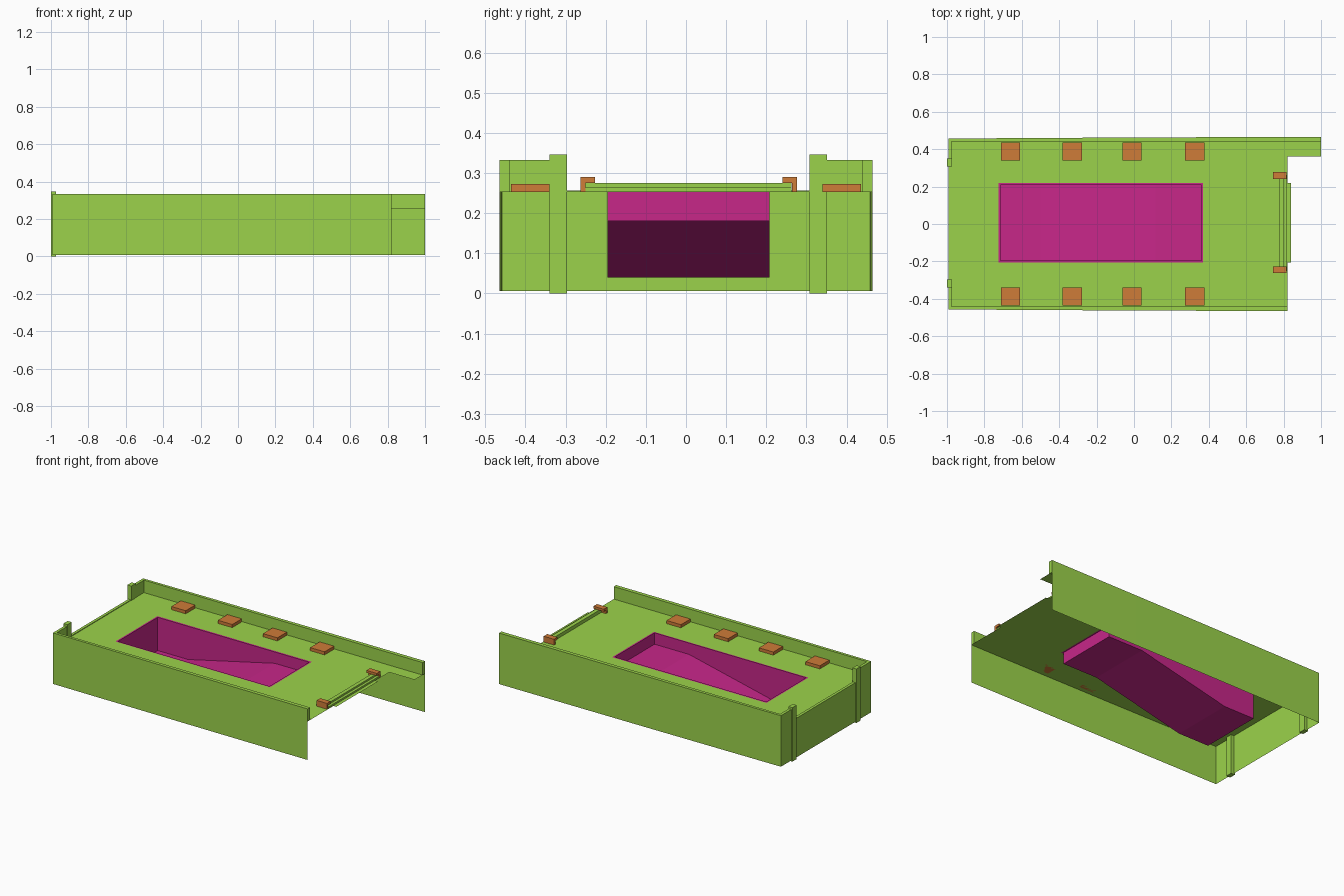
import bpy, bmesh

if "Cube" in bpy.data.objects:
    bpy.data.objects.remove(bpy.data.objects["Cube"])

DECK, RIM, BASE = 0.253, 0.333, 0.006
END = -0.993          # outer face of the closed end


def material(name, colour):
    m = bpy.data.materials.new(name)
    m.diffuse_color = (*colour, 1)
    m.use_nodes = True
    m.node_tree.nodes["Principled BSDF"].inputs["Base Color"].default_value = m.diffuse_color
    return m


GREEN = material("green", (0.33, 0.65, 0.07))
PINK = material("pink", (0.57, 0.02, 0.25))
ORANGE = material("orange", (0.62, 0.20, 0.04))


def finish(name, bm, mat, fix_normals=True):
    bmesh.ops.remove_doubles(bm, verts=bm.verts, dist=1e-5)
    if fix_normals:
        bmesh.ops.recalc_face_normals(bm, faces=bm.faces)
    me = bpy.data.meshes.new(name)
    bm.to_mesh(me)
    bm.free()
    me.materials.append(mat)
    ob = bpy.data.objects.new(name, me)
    bpy.context.collection.objects.link(ob)
    return ob


def face(bm, pts):
    return bm.faces.new([bm.verts.new(p) for p in pts])


def prism(name, profile, x0, x1, mat):
    """Extrude a (y, z) profile along x."""
    bm = bmesh.new()
    f = face(bm, [(x0, y, z) for y, z in profile])
    ext = bmesh.ops.extrude_face_region(bm, geom=[f])
    moved = [v for v in ext["geom"] if isinstance(v, bmesh.types.BMVert)]
    bmesh.ops.translate(bm, verts=moved, vec=(x1 - x0, 0, 0))
    if not any(g.is_valid and all(abs(v.co.x - x0) < 1e-6 for v in g.verts) for g in bm.faces):
        face(bm, [(x0, y, z) for y, z in profile])
    return finish(name, bm, mat)


def box(name, x0, x1, y0, y1, z0, z1, mat):
    return prism(name, [(y0, z0), (y1, z0), (y1, z1), (y0, z1)], x0, x1, mat)


# Deck sheet: grid cells kept where the deck is solid
xs = [END, -0.725, 0.37, 0.82, 0.84, 1.0]
ys = [-0.44, -0.205, 0.22, 0.36, 0.44]
bm = bmesh.new()
for i in range(5):
    for j in range(4):
        pool_hole = i == 1 and j == 1
        lip = i == 3 and j == 1
        strip = i >= 3 and j == 3
        if (i < 3 and not pool_hole) or lip or strip:
            a, b, c, d = xs[i], xs[i + 1], ys[j], ys[j + 1]
            face(bm, [(a, c, DECK), (b, c, DECK), (b, d, DECK), (a, d, DECK)])
finish("deck", bm, GREEN)


# Long side walls: thin skirt with a folded-over rim, splaying slightly
def side_wall(name, side, x_end):
    bm = bmesh.new()
    stations = [(END, 0.457), (-0.64, 0.459), (-0.13, 0.462), (0.38, 0.464), (x_end, 0.465)]
    rows = [[(x, side * w, BASE), (x, side * w, DECK), (x, side * w, RIM),
             (x, side * 0.44, RIM), (x, side * 0.44, DECK)] for x, w in stations]
    for r, s in zip(rows, rows[1:]):
        for k in range(4):
            face(bm, [r[k], s[k], s[k + 1], r[k + 1]])
    for r in (rows[0], rows[-1]):
        face(bm, r[1:])
        # deck-level closing line under the rim
    for r, s in zip(rows, rows[1:]):
        face(bm, [r[1], s[1], s[4], r[4]])
    finish(name, bm, GREEN)


side_wall("front_wall", -1, 0.82)
side_wall("back_wall", 1, 1.0)

# Closed end: skirt sheet, low curb, high corners and posts
bm = bmesh.new()
face(bm, [(END, -0.457, BASE), (END, -0.457, DECK), (END, 0.457, DECK), (END, 0.457, BASE)])
finish("end_wall", bm, GREEN)
box("end_curb", END, -0.975, -0.31, 0.31, DECK, 0.257, GREEN)
for name, a, b in (("front", -0.44, -0.32), ("back", 0.33, 0.44)):
    box(name + "_end_rim", END, -0.975, a, b, DECK, RIM, GREEN)
box("front_post", -1.0, -0.972, -0.34, -0.297, 0, 0.346, GREEN)
box("back_post", -1.0, -0.972, 0.308, 0.351, 0, 0.346, GREEN)

# Sunken basin: sides and floor from one lengthwise profile
y0, y1 = -0.196, 0.208
floor = [(-0.715, DECK), (-0.715, 0.04), (-0.50, 0.04), (0.115, 0.18), (0.36, 0.18), (0.36, DECK)]
bm = bmesh.new()
for (xa, za), (xb, zb) in zip(floor, floor[1:]):
    face(bm, [(xa, y0, za), (xb, y0, zb), (xb, y1, zb), (xa, y1, za)])
for y in (y0, y1):
    face(bm, [(x, y, z) for x, z in floor])
outer = [(-0.725, -0.205), (0.37, -0.205), (0.37, 0.22), (-0.725, 0.22)]
inner = [(-0.715, y0), (0.36, y0), (0.36, y1), (-0.715, y1)]
for k in range(4):
    n = (k + 1) % 4
    face(bm, [(*outer[k], DECK), (*outer[n], DECK), (*inner[n], DECK), (*inner[k], DECK)])
basin = finish("basin", bm, PINK)

# Pads along both sides
for n, x in enumerate((-0.66, -0.33, -0.01, 0.325)):
    for side, label in ((-1, "front"), (1, "back")):
        a, b = sorted((side * 0.34, side * 0.436))
        box(f"{label}_pad_{n + 1}", x - 0.051, x + 0.051, a, b, DECK, 0.273, ORANGE)

# Stepped threshold at the open end, held by two L-shaped brackets
box("threshold_bar", 0.775, 0.80, -0.25, 0.263, DECK, 0.275, GREEN)
box("threshold_step", 0.80, 0.817, -0.25, 0.263, DECK, 0.264, GREEN)
mid = 0.007
for side, label in ((-1, "front"), (1, "back")):
    prof = [(0.27, DECK), (0.27, 0.29), (0.234, 0.29), (0.234, 0.275), (0.257, 0.275), (0.257, DECK)]
    prism(label + "_bracket", [(mid + side * y, z) for y, z in prof], 0.742, 0.815, ORANGE)
